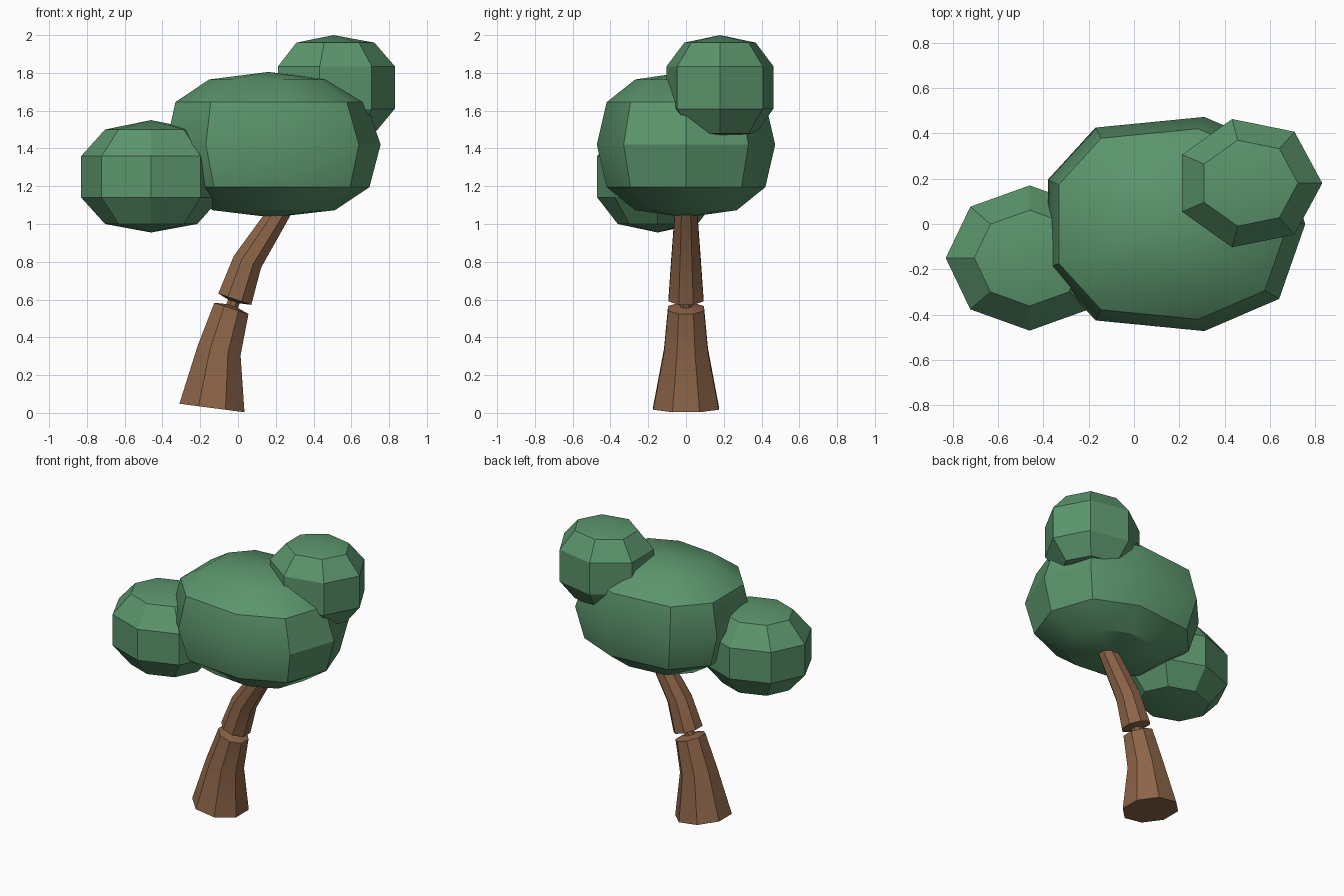
import bpy, bmesh, math

if "Cube" in bpy.data.objects:
    bpy.data.objects.remove(bpy.data.objects["Cube"])


def material(name, color):
    m = bpy.data.materials.new(name)
    m.diffuse_color = (*color, 1)
    m.use_nodes = True
    m.node_tree.nodes["Principled BSDF"].inputs["Base Color"].default_value = m.diffuse_color
    return m


green = material("leaf green", (0.105, 0.300, 0.150))
brown = material("bark brown", (0.262, 0.127, 0.064))


def loft(name, rings, mat, bottom=None, top=None):
    """Skin a stack of rings; close each end with an apex point or a flat cap."""
    bm = bmesh.new()
    loops = [[bm.verts.new(p) for p in ring] for ring in rings]
    n = len(loops[0])
    for a, b in zip(loops, loops[1:]):
        for i in range(n):
            j = (i + 1) % n
            bm.faces.new((a[i], a[j], b[j], b[i]))
    for loop, apex in ((loops[0], bottom), (loops[-1], top)):
        if apex is None:
            bm.faces.new(loop)
        else:
            tip = bm.verts.new(apex)
            for i in range(n):
                bm.faces.new((loop[i], loop[(i + 1) % n], tip))
    bmesh.ops.recalc_face_normals(bm, faces=bm.faces)
    mesh = bpy.data.meshes.new(name)
    bm.to_mesh(mesh)
    bm.free()
    obj = bpy.data.objects.new(name, mesh)
    bpy.context.collection.objects.link(obj)
    mesh.materials.append(mat)
    bpy.ops.object.select_all(action='DESELECT')
    obj.select_set(True)
    bpy.context.view_layer.objects.active = obj
    bpy.ops.object.shade_smooth_by_angle(angle=math.radians(30))
    return obj


def leaf_clump(name, center, outline, levels, bottom, top):
    """Stack scaled copies of an outline; levels are (z, scale, x shift)."""
    cx, cy = center
    rings = [[(cx + dx + x * s, cy + y * s, z) for x, y in outline]
             for z, s, dx in levels]
    loft(name, rings, green, (cx + levels[0][2], cy, bottom),
         (cx + levels[-1][2], cy, top))


def polygon(n, rx, ry):
    return [(rx * math.cos(2 * math.pi * i / n), ry * math.sin(2 * math.pi * i / n))
            for i in range(n)]


# Main crown: nine-sided, mirrored front to back
half = [(0.47, 0.33), (0.14, 0.472), (-0.34, 0.425), (-0.55, 0.195)]
crown = [(0.585, 0)] + half + [(x, -y) for x, y in reversed(half)]
leaf_clump("main_crown", (0.17, 0), crown,
           [(1.073, 0.57, 0.01), (1.195, 0.89, 0.005), (1.42, 1, 0),
            (1.645, 0.89, -0.012), (1.765, 0.57, -0.01)], 1.035, 1.805)

# Upper right clump: seven-sided
leaf_clump("upper_clump", (0.505, 0.18), polygon(7, 0.325, 0.29),
           [(1.48, 0.67, 0), (1.61, 1, 0), (1.835, 1, 0), (1.96, 0.67, 0)],
           1.44, 2.0)

# Lower left clump: eight-sided
leaf_clump("lower_clump", (-0.46, -0.15), polygon(8, 0.37, 0.32),
           [(1.0, 0.66, 0), (1.14, 1, 0), (1.36, 1, 0), (1.50, 0.66, 0)],
           0.955, 1.55)

# Leaning trunk: (x, z, radius, tilt), pinched to a thin neck in the middle
path = [(-0.138, 0.026, 0.188, 0.13), (-0.10, 0.33, 0.126, 0.22),
        (-0.035, 0.553, 0.103, 0.32), (-0.031, 0.566, 0.035, 0.32),
        (-0.022, 0.590, 0.035, 0.32), (-0.017, 0.602, 0.100, 0.33),
        (0.05, 0.80, 0.085, 0.40), (0.205, 1.04, 0.066, 0.50),
        (0.28, 1.17, 0.060, 0.50)]
sides = 8
angles = [2 * math.pi * (i + 0.5) / sides for i in range(sides)]
loft("trunk", [[(x + r * math.cos(a) * math.cos(t), r * math.sin(a),
                 z - r * math.cos(a) * math.sin(t)) for a in angles]
               for x, z, r, t in path], brown)
